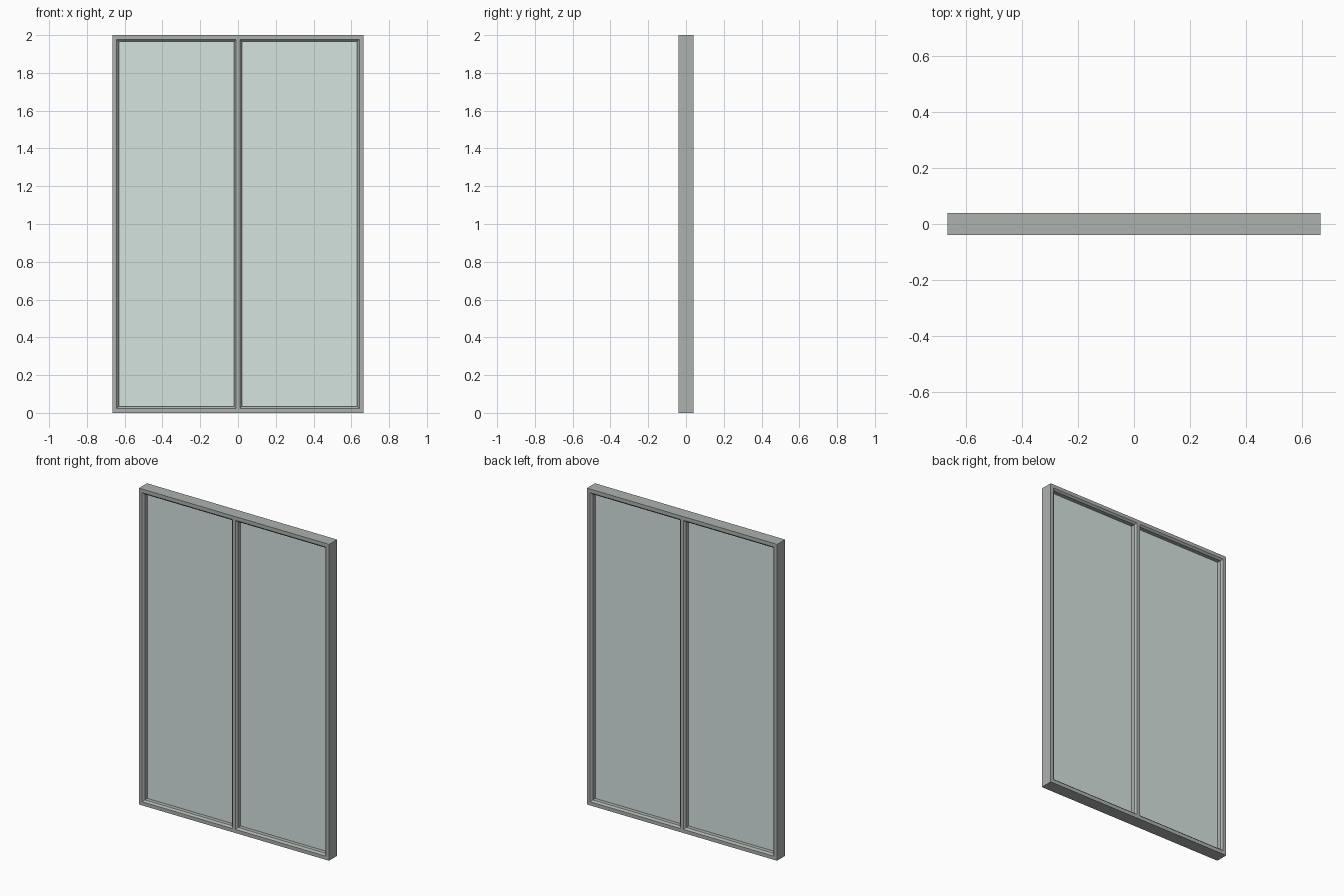
import bpy, bmesh

if "Cube" in bpy.data.objects:
    bpy.data.objects.remove(bpy.data.objects["Cube"])

W, H, D = 0.665, 2.0, 0.04      # half width, height, half depth
RAIL, MULL = 0.034, 0.021       # outer bar width, half centre bar width
CH = 0.011                      # chamfer around each opening


def material(name, rgb):
    m = bpy.data.materials.new(name)
    m.diffuse_color = (*rgb, 1)
    m.use_nodes = True
    m.node_tree.nodes["Principled BSDF"].inputs["Base Color"].default_value = m.diffuse_color
    return m


def finish(name, bm, mat):
    bmesh.ops.remove_doubles(bm, verts=bm.verts, dist=1e-5)
    bmesh.ops.recalc_face_normals(bm, faces=bm.faces)
    me = bpy.data.meshes.new(name)
    bm.to_mesh(me)
    bm.free()
    me.materials.append(mat)
    ob = bpy.data.objects.new(name, me)
    bpy.context.collection.objects.link(ob)
    return ob


frame_mat = material("frame_grey", (0.42, 0.45, 0.43))
glass_mat = material("glass_tint", (0.66, 0.77, 0.74))

# Frame: two mirrored bays, each swept from front face through opening to back face
bm = bmesh.new()
for side in (-1, 1):
    def loop(grow, y):
        a, b = side * (MULL - grow), side * (W - RAIL + grow)
        z0, z1 = RAIL - grow, H - RAIL + grow
        return [bm.verts.new((x, y, z)) for x, z in ((a, z0), (b, z0), (b, z1), (a, z1))]

    def outer(y):
        return [bm.verts.new((side * x, y, z)) for x, z in ((0, 0), (W, 0), (W, H), (0, H))]

    loops = [outer(-D), loop(CH, -D), loop(0, -D + CH),
             loop(0, D - CH), loop(CH, D), outer(D)]
    for p, q in zip(loops, loops[1:]):
        for i in range(4):
            j = (i + 1) % 4
            bm.faces.new((p[i], p[j], q[j], q[i]))
    # Outside bottom, side and top
    p, q = loops[0], loops[-1]
    for i in range(3):
        bm.faces.new((p[i], p[i + 1], q[i + 1], q[i]))
finish("window_frame", bm, frame_mat)

# Glass panes, thin and centred in the depth
for side, name in ((-1, "left_glass"), (1, "right_glass")):
    bm = bmesh.new()
    bmesh.ops.create_cube(bm, size=1)
    w = W - RAIL - MULL
    cx = side * (MULL + w / 2)
    for v in bm.verts:
        v.co = (cx + v.co.x * w, v.co.y * 0.008, H / 2 + v.co.z * (H - 2 * RAIL))
    finish(name, bm, glass_mat)
